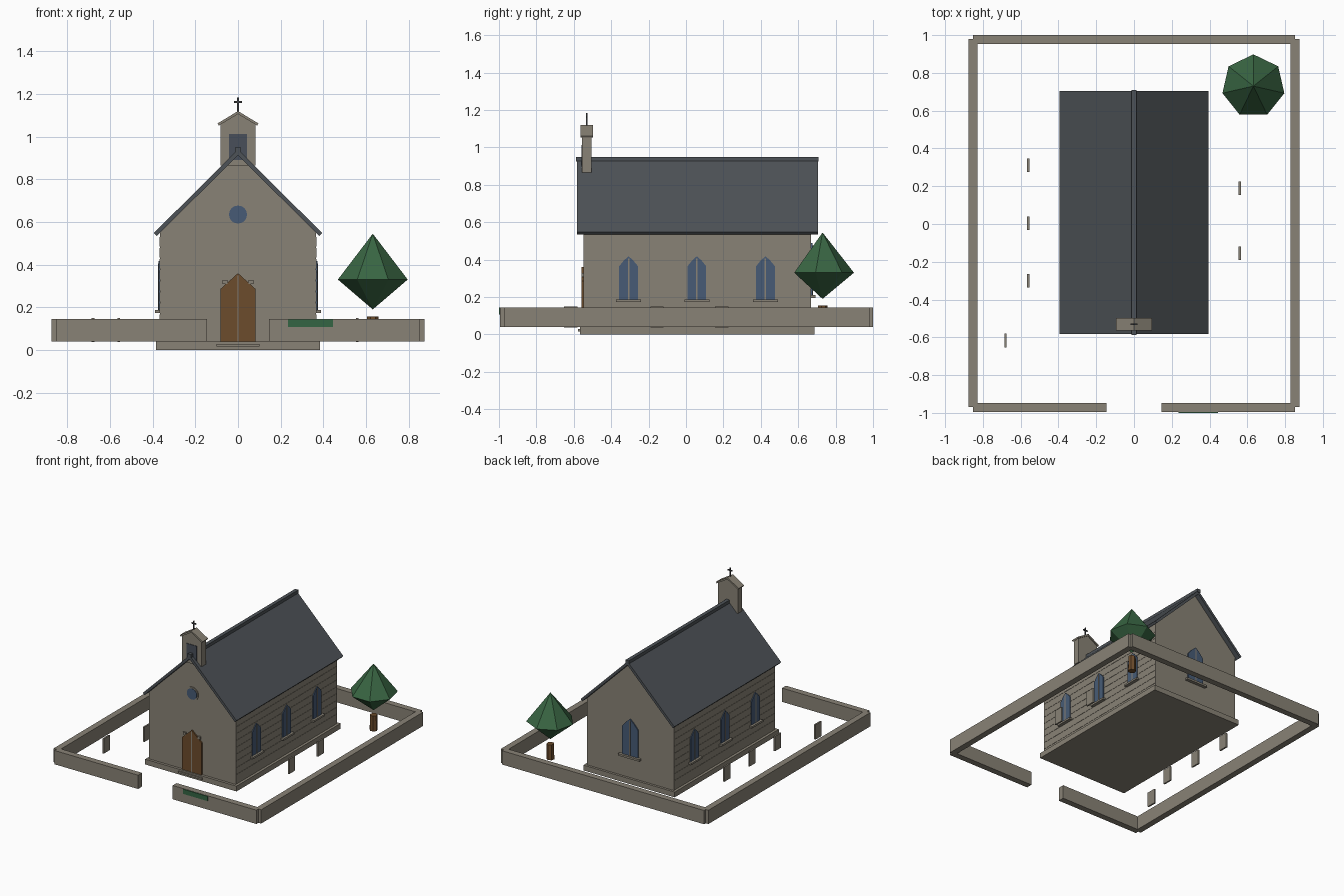
import bpy, bmesh, math

if "Cube" in bpy.data.objects:
    bpy.data.objects.remove(bpy.data.objects["Cube"], do_unlink=True)


def material(name, rgb):
    m = bpy.data.materials.new(name)
    m.use_nodes = True
    m.diffuse_color = (*rgb, 1)
    m.node_tree.nodes["Principled BSDF"].inputs["Base Color"].default_value = (*rgb, 1)
    return m


STONE = material("stone", (0.25, 0.225, 0.18))
SLATE = material("slate", (0.075, 0.085, 0.095))
GLASS = material("blue_glass", (0.063, 0.105, 0.18))
WOOD = material("brown_wood", (0.15, 0.072, 0.025))
LEAF = material("leaf_green", (0.04, 0.13, 0.055))
SIGN = material("sign_green", (0.033, 0.13, 0.057))
DARK = material("dark_opening", (0.065, 0.078, 0.1))
IRON = material("dark_iron", (0.05, 0.052, 0.055))


def finish(name, bm, mat):
    bmesh.ops.recalc_face_normals(bm, faces=bm.faces)
    mesh = bpy.data.meshes.new(name)
    bm.to_mesh(mesh)
    bm.free()
    mesh.materials.append(mat)
    ob = bpy.data.objects.new(name, mesh)
    bpy.context.collection.objects.link(ob)
    return ob


def prism(name, profile, axis, a, b, mat):
    """Extrude a (horizontal, z) profile along x or y from a to b."""
    bm = bmesh.new()
    rings = []
    for d in (a, b):
        rings.append([bm.verts.new((d, h, z) if axis == "x" else (h, d, z)) for h, z in profile])
        bm.faces.new(rings[-1])
    near, far = rings
    for i in range(len(profile)):
        bm.faces.new((near[i - 1], near[i], far[i], far[i - 1]))
    return finish(name, bm, mat)


def box(name, x0, x1, y0, y1, z0, z1, mat):
    return prism(name, [(x0, z0), (x1, z0), (x1, z1), (x0, z1)], "y", y0, y1, mat)


def lancet(c, w, z0, shoulder, top):
    """Pointed window outline."""
    mid = shoulder + (top - shoulder) * 0.58
    return [(c - w, z0), (c + w, z0), (c + w, shoulder), (c + w * 0.5, mid),
            (c, top), (c - w * 0.5, mid), (c - w, shoulder)]


def cone(name, loc, r1, r2, depth, mat, sides=7):
    bm = bmesh.new()
    bmesh.ops.create_cone(bm, cap_ends=True, segments=sides, radius1=r1, radius2=r2, depth=depth)
    bmesh.ops.remove_doubles(bm, verts=bm.verts, dist=1e-5)
    # Point one corner to the back
    first = max(bm.verts, key=lambda v: v.co.xy.length).co
    turn = math.pi / 2 - math.atan2(first.y, first.x)
    ob = finish(name, bm, mat)
    ob.location = loc
    ob.rotation_euler.z = turn
    return ob


def disc(name, r, z, y0, y1, mat):
    pts = [(r * math.cos(i * math.tau / 20), z + r * math.sin(i * math.tau / 20)) for i in range(20)]
    return prism(name, pts, "y", y0, y1, mat)


# Chapel body
FRONT, BACK, SIDE = -0.548, 0.668, 0.365
box("plinth", -0.385, 0.385, FRONT - 0.02, BACK + 0.018, 0, 0.04, STONE)
prism("chapel_walls", [(-SIDE, 0.04), (SIDE, 0.04), (SIDE, 0.55), (0, 0.915), (-SIDE, 0.55)],
      "y", FRONT, BACK, STONE)
prism("roof", [(0, 0.94), (-0.395, 0.548), (-0.382, 0.534), (0, 0.912), (0.382, 0.534), (0.395, 0.548)],
      "y", -0.583, 0.705, SLATE)
box("ridge_cap", -0.014, 0.014, -0.587, 0.709, 0.925, 0.95, SLATE)

# Side walls: stone courses and three lancet windows on each side
for s, label in ((1, "left"), (-1, "right")):
    for i in range(9):
        z = 0.07 + i * 0.052
        box(f"{label}_stone_course", *sorted((s * SIDE, s * (SIDE + 0.002))),
            FRONT + 0.002, BACK - 0.002, z, z + 0.044, STONE)
    for y in (-0.307, 0.058, 0.425):
        prism(f"{label}_window", lancet(y, 0.05, 0.187, 0.365, 0.418), "x",
              s * (SIDE - 0.01), s * 0.373, GLASS)
        box(f"{label}_mullion", *sorted((s * SIDE, s * 0.376)), y - 0.004, y + 0.004, 0.187, 0.405, STONE)
        box(f"{label}_sill", *sorted((s * 0.35, s * 0.39)), y - 0.067, y + 0.067, 0.173, 0.187, STONE)

# Back window
prism("back_window", lancet(0, 0.068, 0.21, 0.42, 0.49), "y", BACK - 0.01, BACK + 0.008, GLASS)
box("back_mullion", -0.005, 0.005, BACK, BACK + 0.011, 0.21, 0.475, STONE)
box("back_sill", -0.09, 0.09, BACK - 0.01, BACK + 0.025, 0.195, 0.21, STONE)

# Front door, step and round window
prism("door", [(-0.083, 0.04), (0.083, 0.04), (0.083, 0.285), (0, 0.36), (-0.083, 0.285)],
      "y", FRONT + 0.01, FRONT - 0.01, WOOD)
box("door_split", -0.003, 0.003, FRONT - 0.012, FRONT, 0.04, 0.35, STONE)
box("door_step", -0.1, 0.1, -0.578, FRONT, 0.015, 0.028, STONE)
for s, label in ((1, "left"), (-1, "right")):
    box(f"{label}_door_hood_block", *sorted((s * 0.05, s * 0.073)), FRONT - 0.012, FRONT, 0.308, 0.328, STONE)
disc("round_window_ring", 0.052, 0.635, FRONT + 0.01, FRONT - 0.006, STONE)
disc("round_window", 0.042, 0.635, FRONT, FRONT - 0.009, GLASS)

# Bellcote and cross
prism("bellcote", [(-0.083, 0.865), (0.083, 0.865), (0.083, 1.06), (0, 1.108), (-0.083, 1.06)],
      "y", -0.556, -0.506, STONE)
box("bell_opening", -0.042, 0.042, -0.56, -0.55, 0.89, 1.012, DARK)
prism("bellcote_cap", [(-0.096, 1.062), (-0.09, 1.052), (0, 1.106), (0.09, 1.052), (0.096, 1.062), (0, 1.12)],
      "y", -0.564, -0.498, STONE)
box("cross_post", -0.004, 0.004, -0.535, -0.527, 1.11, 1.183, IRON)
box("cross_arm", -0.019, 0.019, -0.535, -0.527, 1.159, 1.167, IRON)

# Boundary wall with a gate gap and a sign
for s, label in ((1, "left"), (-1, "right")):
    box(f"{label}_yard_wall", *sorted((s * 0.828, s * 0.875)), -0.97, 0.98, 0.04, 0.145, STONE)
    box(f"front_yard_wall_{label}", *sorted((s * 0.146, s * 0.852)), -0.995, -0.948, 0.04, 0.145, STONE)
box("back_yard_wall", -0.852, 0.852, 0.953, 1.0, 0.04, 0.145, STONE)
box("sign_board", 0.235, 0.445, -1.0, -0.994, 0.107, 0.143, SIGN)

# Gravestones
for x, y in ((-0.56, 0.31), (-0.56, 0.005), (-0.56, -0.3), (-0.68, -0.617), (0.56, 0.19), (0.56, -0.155)):
    box("gravestone", x - 0.006, x + 0.006, y - 0.036, y + 0.036, 0.037, 0.15, STONE)

# Tree
TX, TY = 0.632, 0.73
cone("tree_trunk", (TX, TY, 0.098), 0.029, 0.027, 0.116, WOOD)
cone("tree_crown_top", (TX, TY, 0.4375), 0.168, 0, 0.215, LEAF)
cone("tree_crown_bottom", (TX, TY, 0.26), 0, 0.168, 0.14, LEAF)
